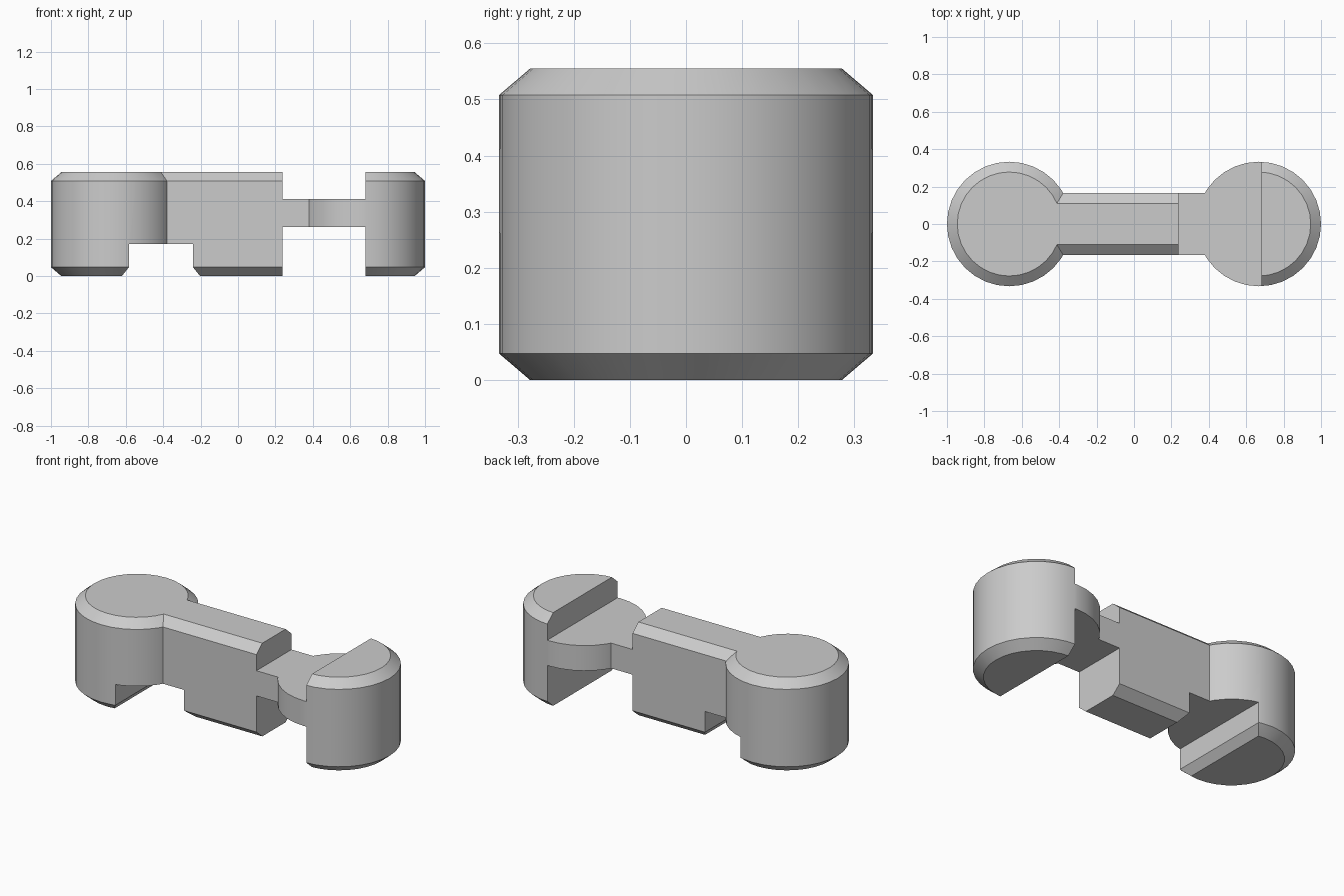
import bpy
import bmesh
from math import cos, sin, pi, radians

HEIGHT = 0.555
BEVEL_Z = 0.047
BEVEL_IN = 0.055
RADIUS = 0.333
END_X = 1 - RADIUS
BAR_HALF = 0.165
SEGMENTS = 32

cube = bpy.data.objects.get("Cube")
if cube:
    bpy.data.objects.remove(cube, do_unlink=True)

grey = bpy.data.materials.new("light grey")
grey.use_nodes = True
colour = (0.6, 0.6, 0.6, 1)
grey.diffuse_color = colour
grey.node_tree.nodes["Principled BSDF"].inputs["Base Color"].default_value = colour


def loft(name, rings):
    """Closed solid through matching rings of points."""
    bm = bmesh.new()
    loops = [[bm.verts.new(p) for p in ring] for ring in rings]
    n = len(loops[0])
    for low, high in zip(loops, loops[1:]):
        for i in range(n):
            j = (i + 1) % n
            bm.faces.new((low[i], low[j], high[j], high[i]))
    bm.faces.new(loops[0][::-1])
    bm.faces.new(loops[-1])
    bmesh.ops.recalc_face_normals(bm, faces=bm.faces)
    mesh = bpy.data.meshes.new(name)
    bm.to_mesh(mesh)
    bm.free()
    mesh.materials.append(grey)
    obj = bpy.data.objects.new(name, mesh)
    bpy.context.collection.objects.link(obj)
    return obj


def bevelled(name, outline):
    """Upright solid with chamfered top and bottom rims."""
    levels = [(0, BEVEL_IN), (BEVEL_Z, 0), (HEIGHT - BEVEL_Z, 0), (HEIGHT, BEVEL_IN)]
    return loft(name, [[(x, y, z) for x, y in outline(inset)] for z, inset in levels])


def round_outline(cx):
    angles = [2 * pi * i / SEGMENTS for i in range(SEGMENTS)]
    return lambda inset: [(cx + (RADIUS - inset) * cos(a), (RADIUS - inset) * sin(a))
                          for a in angles]


def bar_outline(inset):
    w = BAR_HALF - inset
    return [(-END_X, -w), (END_X, -w), (END_X, w), (-END_X, w)]


def cutter(name, profile):
    """Side profile extended through the full depth."""
    return loft(name, [[(x, y, z) for x, z in profile] for y in (-0.5, 0.5)])


def combine(target, tool, operation):
    mod = target.modifiers.new(tool.name, 'BOOLEAN')
    mod.operation = operation
    mod.solver = 'EXACT'
    mod.object = tool
    bpy.context.view_layer.objects.active = target
    bpy.ops.object.modifier_apply(modifier=mod.name)
    bpy.data.objects.remove(tool, do_unlink=True)


# Body: two round ends joined by a bar
body = bevelled("link_body", bar_outline)
for side in (-1, 1):
    combine(body, bevelled("round_end", round_outline(side * END_X)), 'UNION')

# Notches above and below the thin neck
x0, x1 = 0.237, 0.682
for low, high in ((0.412, 0.8), (-0.2, 0.262)):
    combine(body, cutter("neck_notch", [(x0, low), (x1, low), (x1, high), (x0, high)]),
            'DIFFERENCE')

# Underside notch with flared lower edges
a, b, flare = -0.583, -0.241, 0.038
combine(body, cutter("underside_notch", [
    (a - flare, -0.2), (b + flare, -0.2), (b + flare, 0), (b, BEVEL_Z),
    (b, 0.17), (a, 0.17), (a, BEVEL_Z), (a - flare, 0)]), 'DIFFERENCE')

# Smooth round walls, crisp edges
bpy.ops.object.select_all(action='DESELECT')
body.select_set(True)
bpy.context.view_layer.objects.active = body
bpy.ops.object.shade_smooth_by_angle(angle=radians(25))
